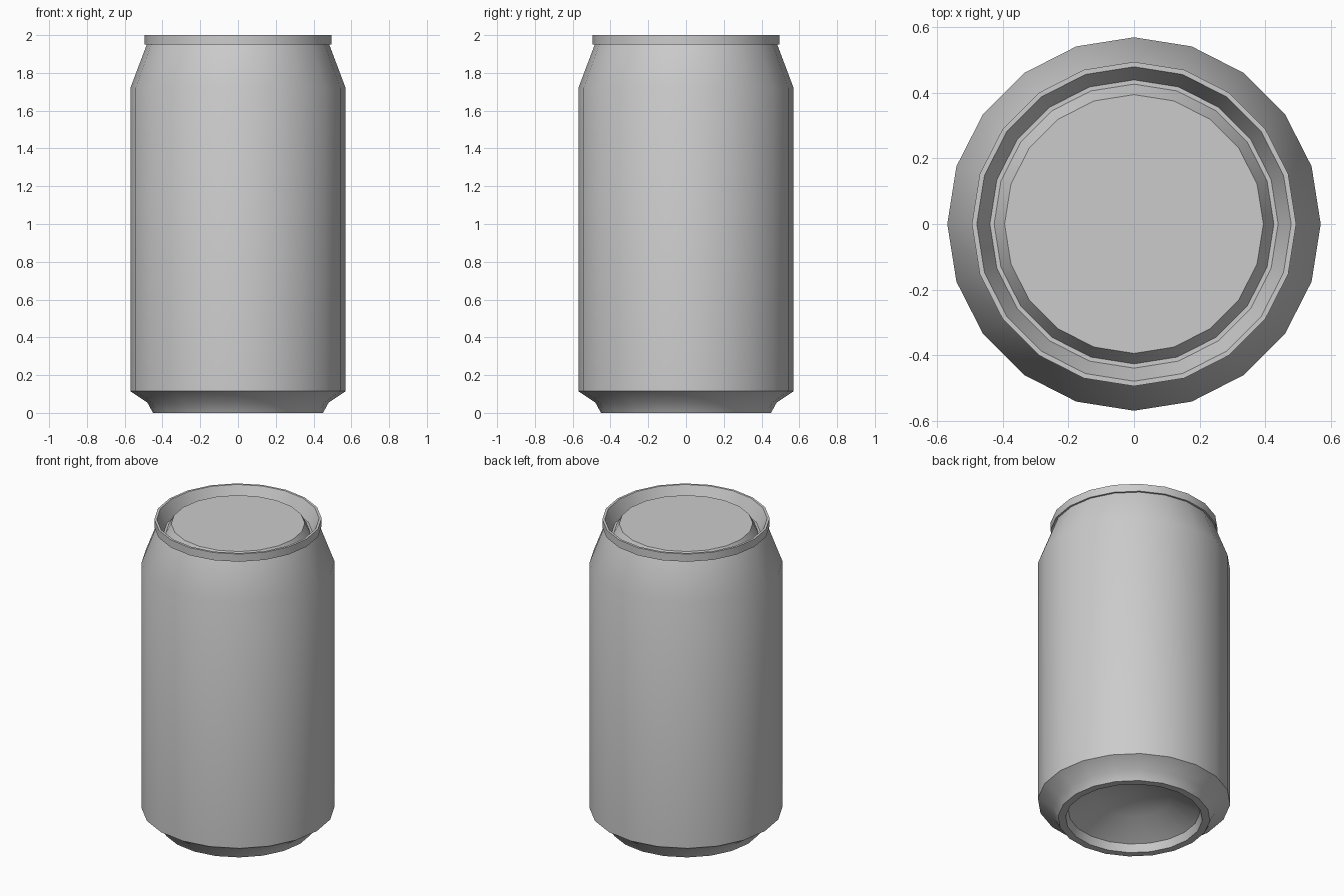
import bpy, bmesh, math

SIDES = 20

cube = bpy.data.objects.get("Cube")
if cube:
    bpy.data.objects.remove(cube, do_unlink=True)

# Bare metal
metal = bpy.data.materials.new("grey_metal")
metal.use_nodes = True
colour = (0.6, 0.6, 0.6, 1)
metal.diffuse_color = colour
metal.node_tree.nodes["Principled BSDF"].inputs["Base Color"].default_value = colour


def revolve(name, profile):
    """Turn a (radius, height) profile round z; the outside is on its right."""
    bm = bmesh.new()
    rings = []
    for r, z in profile:
        if r == 0:
            rings.append([bm.verts.new((0, 0, z))] * SIDES)
        else:
            angles = [math.tau * j / SIDES for j in range(SIDES)]
            rings.append([bm.verts.new((r * math.cos(a), r * math.sin(a), z))
                          for a in angles])
    for low, high in zip(rings, rings[1:]):
        for j in range(SIDES):
            k = (j + 1) % SIDES
            corners = [low[j], low[k], high[k], high[j]]
            bm.faces.new(list(dict.fromkeys(corners)))
    mesh = bpy.data.meshes.new(name)
    bm.to_mesh(mesh)
    bm.free()
    mesh.materials.append(metal)
    obj = bpy.data.objects.new(name, mesh)
    bpy.context.collection.objects.link(obj)
    bpy.ops.object.select_all(action='DESELECT')
    obj.select_set(True)
    bpy.context.view_layer.objects.active = obj
    bpy.ops.object.shade_smooth_by_angle(angle=math.radians(40))
    return obj


# Hollow dome under the can, with its short upright wall
revolve("base_dome", [(0, 0.19), (0.22, 0.14), (0.39, 0.05), (0.405, 0)])

# Standing ring, base taper, straight wall and sloping neck
revolve("can_body", [(0.405, 0), (0.45, 0), (0.48, 0.055), (0.57, 0.115),
                     (0.57, 1.72), (0.483, 1.95)])

# Raised lip round the top
revolve("top_rim", [(0.483, 1.95), (0.495, 1.95), (0.495, 2), (0.48, 2)])

# Sunken lid: inner wall, groove and flat centre panel
revolve("lid", [(0.48, 2), (0.44, 1.91), (0.427, 1.91), (0.395, 1.97), (0, 1.97)])
